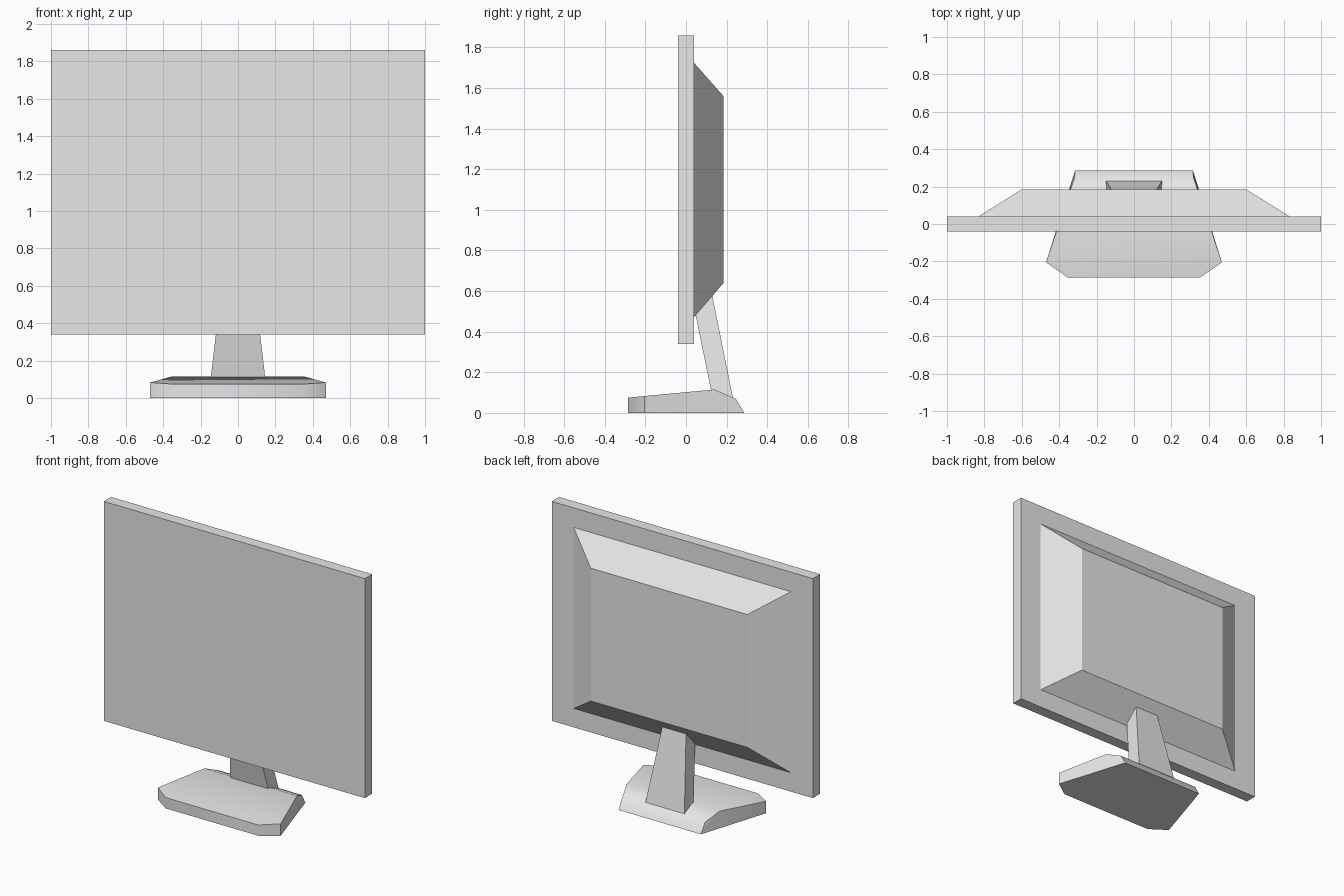
import bpy
import bmesh
import math

cube = bpy.data.objects.get("Cube")
if cube:
    bpy.data.objects.remove(cube, do_unlink=True)

grey = bpy.data.materials.new("light grey plastic")
grey.use_nodes = True
colour = (0.8, 0.8, 0.8, 1)
grey.diffuse_color = colour
grey.node_tree.nodes["Principled BSDF"].inputs["Base Color"].default_value = colour


def make_hull(name, points):
    """Convex part from corner points, with coplanar triangles merged."""
    bm = bmesh.new()
    for p in points:
        bm.verts.new(p)
    bmesh.ops.convex_hull(bm, input=bm.verts)
    bmesh.ops.dissolve_limit(bm, angle_limit=math.radians(1),
                             verts=bm.verts, edges=bm.edges)
    bmesh.ops.recalc_face_normals(bm, faces=bm.faces)
    mesh = bpy.data.meshes.new(name)
    bm.to_mesh(mesh)
    bm.free()
    mesh.materials.append(grey)
    obj = bpy.data.objects.new(name, mesh)
    bpy.context.collection.objects.link(obj)
    return obj


def mirrored(points):
    return [(s * x, y, z) for x, y, z in points for s in (-1, 1)]


def rect(half_width, y, low, high):
    return mirrored([(half_width, y, low), (half_width, y, high)])


# Flat display panel and tapered rear housing
make_hull("screen_panel", rect(1, -0.04, 0.34, 1.86) + rect(1, 0.04, 0.34, 1.86))
make_hull("rear_housing", rect(0.84, 0.035, 0.465, 1.73) + rect(0.6, 0.185, 0.64, 1.56))

# Leaning neck, narrowing upwards into the housing
make_hull("neck", mirrored([
    (0.15, 0.132, 0.07), (0.15, 0.232, 0.07),
    (0.088, 0.023, 0.6), (0.088, 0.125, 0.6)]))

# Foot: cut front corners, sides narrowing backwards, top rising to a ridge
base = make_hull("base", mirrored([
    (0.355, -0.285, 0), (0.47, -0.205, 0), (0.315, 0.287, 0),
    (0.355, -0.285, 0.075), (0.47, -0.205, 0.083),
    (0.355, 0.14, 0.115), (0.318, 0.245, 0.07)]))
bpy.ops.object.select_all(action='DESELECT')
base.select_set(True)
bpy.context.view_layer.objects.active = base
bpy.ops.object.shade_smooth_by_angle(angle=math.radians(36))
